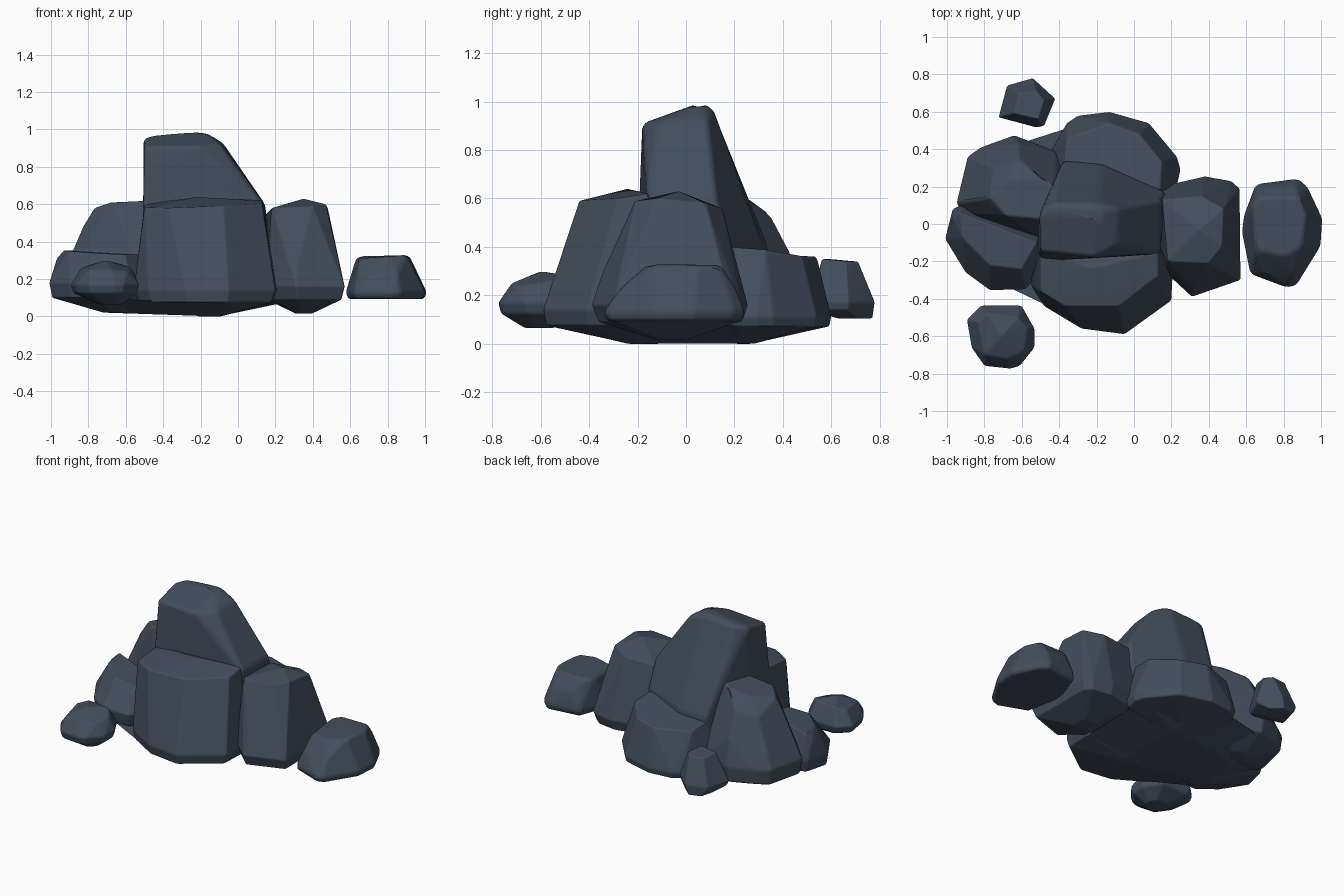
import bpy, bmesh

slate = bpy.data.materials.new("dark slate")
slate.diffuse_color = (0.056, 0.075, 0.108, 1)


def hull_object(name, points, bevel=0.03):
    """Convex stone around the points, with softly worn edges."""
    bm = bmesh.new()
    for p in points:
        bm.verts.new(p)
    hull = bmesh.ops.convex_hull(bm, input=bm.verts[:])
    junk = {g for k in ("geom_interior", "geom_unused") for g in hull[k]
            if isinstance(g, bmesh.types.BMVert)}
    bmesh.ops.delete(bm, geom=list(junk), context='VERTS')
    bmesh.ops.dissolve_limit(bm, angle_limit=0.17, verts=bm.verts[:], edges=bm.edges[:])
    bmesh.ops.recalc_face_normals(bm, faces=bm.faces[:])
    me = bpy.data.meshes.new(name)
    bm.to_mesh(me)
    bm.free()
    me.materials.append(slate)
    for f in me.polygons:
        f.use_smooth = True
    ob = bpy.data.objects.new(name, me)
    bpy.context.collection.objects.link(ob)
    b = ob.modifiers.new("worn_edges", 'BEVEL')
    b.width, b.segments, b.limit_method, b.angle_limit = bevel, 3, 'ANGLE', 0.2
    b.harden_normals = True


def rock(name, girth, girth_z, top, rim_z, rim, base_z=None, base=0.2, base_at=None, bevel=0.03):
    """Boulder: widest outline at girth_z, crown points above,
    lower rim (scaled outline) and a shallow keel below."""
    cx = sum(p[0] for p in girth) / len(girth)
    cy = sum(p[1] for p in girth) / len(girth)
    bx, by = base_at or (cx, cy)
    pts = list(top)
    for x, y in girth:
        dx, dy = x - cx, y - cy
        pts += [(x, y, girth_z), (cx + dx * rim, cy + dy * rim, rim_z)]
        if base_z is not None:
            pts.append((bx + dx * base, by + dy * base, base_z))
    hull_object(name, pts, bevel)


# shared flat underside joining the clustered boulders
bed_rim = [(-.49, -.41), (-.28, -.53), (-.05, -.56), (.18, -.39), (.19, -.2), (.19, .2), (.21, .33),
           (.06, .51), (-.13, .57), (-.34, .52), (-.62, .43), (-.83, .35), (-.9, .1), (-.92, -.06), (-.76, -.3)]
bed_keel = [(-.2, -.24, 0), (-.1, -.24, 0), (-.2, .28, 0), (-.1, .28, 0), (-.7, -.1, .02), (-.66, .15, .025)]
hull_object("underside", [(x, y, .075 if x > -.6 else .1) for x, y in bed_rim] + bed_keel, .012)

# tall central peak
rock("central_peak",
     [(-.53, -.06), (-.51, -.2), (.13, -.18), (.17, .17), (-.17, .32), (-.38, .34)], .4,
     [(-.5, -.15, .91), (-.505, .06, .96), (-.44, .11, .965), (-.2, .11, .975), (-.19, .05, .995),
      (-.09, -.11, .92), (-.2, -.18, .91), (-.08, .09, .93), (.14, -.16, .6), (.145, .13, .6),
      (-.36, .27, .6), (-.17, .25, .6), (-.52, -.17, .6)],
     .06, .95)

# big front boulder
rock("front_boulder",
     [(-.55, -.33), (-.48, -.44), (-.28, -.56), (-.05, -.59), (.2, -.41), (.21, -.22),
      (.14, -.12), (-.52, -.15)], .14,
     [(-.5, -.36, .58), (-.37, -.44, .58), (-.08, -.44, .59), (.13, -.28, .6), (.13, -.15, .62),
      (-.22, -.24, .64), (-.5, -.15, .6), (-.55, -.3, .2)],
     .075, .94, .0, .15, (-.15, -.2))

# right boulder
rock("right_boulder",
     [(.14, .2), (.38, .255), (.52, .23), (.565, .19), (.57, -.3), (.31, -.39), (.17, -.26), (.14, -.15)], .16,
     [(.15, .13, .55), (.36, .15, .56), (.48, .08, .58), (.47, -.12, .6), (.4, -.21, .59),
      (.18, -.2, .58), (.35, -.03, .63), (.51, .1, .4), (.51, -.18, .4), (.32, -.35, .28)],
     .09, .92, .015, .2, (.35, -.05))

# low back boulder
rock("back_boulder",
     [(-.45, .38), (-.36, .54), (-.3, .58), (-.13, .6), (.08, .54), (.23, .36), (.25, .29),
      (.23, .2), (.1, .12), (-.4, .15)], .11,
     [(-.36, .46, .36), (-.13, .54, .36), (.03, .48, .36), (.15, .33, .39), (.14, .18, .4),
      (-.1, .25, .41), (-.38, .25, .4)],
     .07, .96, .0, .15, (-.15, .24))

# back left boulder
rock("back_left_boulder",
     [(-.95, .11), (-.89, .36), (-.82, .41), (-.64, .475), (-.42, .39), (-.36, .32), (-.38, .05),
      (-.5, -.08), (-.9, .05)], .2,
     [(-.83, .13, .48), (-.77, .14, .58), (-.66, .25, .6), (-.5, .24, .61), (-.42, .2, .62),
      (-.45, .02, .62), (-.68, .04, .61), (-.62, .35, .53), (-.75, .3, .5), (-.62, .43, .38)],
     .1, .95, .03, .25)

# front left boulder
rock("front_left_boulder",
     [(-.97, .08), (-.91, .11), (-.85, .08), (-.5, -.04), (-.5, -.26), (-.58, -.35),
      (-.77, -.355), (-.9, -.26), (-1.01, -.08)], .18,
     [(-.97, .03, .31), (-.93, .06, .355), (-.91, -.08, .35), (-.77, -.22, .34), (-.6, -.24, .33),
      (-.52, -.1, .33), (-.7, -.05, .36)],
     .1, .93, .02, .25, (-.66, -.13))

# outlying stones
rock("far_right_stone",
     [(.65, .215), (.88, .245), (.93, .2), (1.01, .03), (1.0, -.12), (.87, -.33), (.82, -.345),
      (.62, -.27), (.575, -.05), (.585, .04)], .13,
     [(.63, .1, .31), (.67, .14, .325), (.88, .14, .325), (.92, .05, .32), (.9, -.12, .33),
      (.8, -.17, .32), (.65, -.14, .31), (.7, -.26, .22), (.85, -.27, .23), (.72, .2, .24), (.87, .2, .24)],
     .093, .94, bevel=.025)
rock("front_left_stone",
     [(-.895, -.51), (-.82, -.435), (-.6, -.435), (-.53, -.56), (-.53, -.66), (-.61, -.76),
      (-.66, -.775), (-.8, -.76), (-.87, -.66)], .17,
     [(-.84, -.52, .26), (-.78, -.48, .28), (-.62, -.5, .28), (-.57, -.56, .26), (-.59, -.68, .24),
      (-.68, -.72, .25), (-.8, -.7, .25), (-.71, -.6, .3)],
     .125, .93, .065, .35, (-.68, -.61), bevel=.025)
rock("back_left_stone",
     [(-.725, .57), (-.68, .74), (-.54, .78), (-.42, .67), (-.48, .525), (-.52, .515)], .17,
     [(-.64, .59, .35), (-.62, .7, .34), (-.52, .71, .34), (-.48, .66, .34), (-.51, .56, .35)],
     .14, .93, .105, .55, (-.57, .69), bevel=.025)
